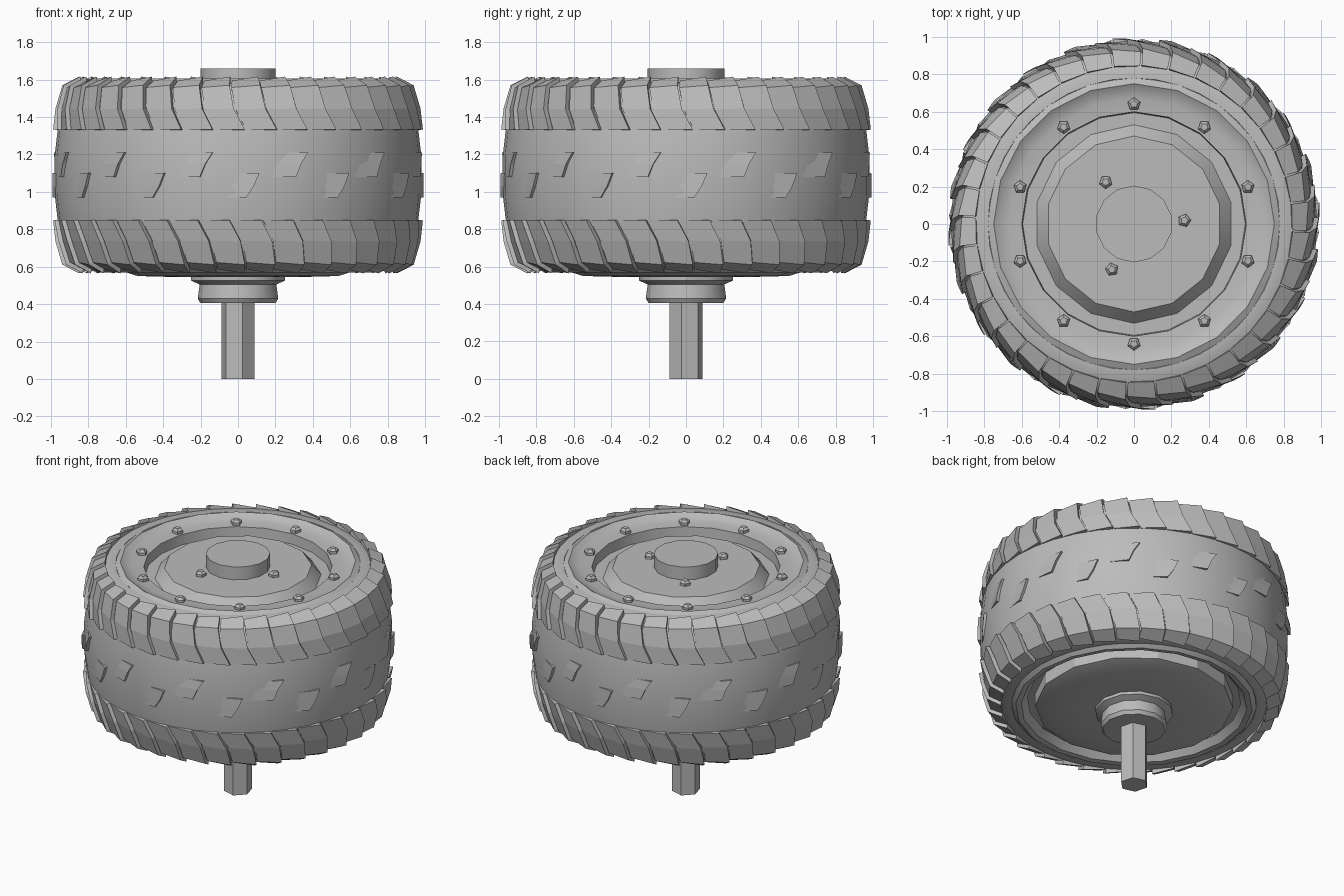
import bpy, bmesh, math
from math import sin, cos, pi, radians

if "Cube" in bpy.data.objects:
    bpy.data.objects.remove(bpy.data.objects["Cube"], do_unlink=True)

grey = bpy.data.materials.new("plain grey")
grey.use_nodes = True
GREY = (0.5, 0.5, 0.5, 1)
grey.diffuse_color = GREY
grey.node_tree.nodes["Principled BSDF"].inputs["Base Color"].default_value = GREY

MID = 1.09  # height of the tyre's centre plane


def polar(r, a, z):
    return (r * sin(a), -r * cos(a), z)


def finish(name, bm, smooth=0):
    bmesh.ops.recalc_face_normals(bm, faces=bm.faces)
    mesh = bpy.data.meshes.new(name)
    bm.to_mesh(mesh)
    bm.free()
    mesh.materials.append(grey)
    ob = bpy.data.objects.new(name, mesh)
    bpy.context.collection.objects.link(ob)
    if smooth:
        bpy.ops.object.select_all(action="DESELECT")
        ob.select_set(True)
        bpy.context.view_layer.objects.active = ob
        bpy.ops.object.shade_smooth_by_angle(angle=radians(smooth))
    return ob


def lathe(name, profile, n, closed=False, smooth=0, turn=0.0):
    """Revolve (radius, height) points; an open profile gets end caps."""
    bm = bmesh.new()
    rings = [[bm.verts.new(polar(r, turn + 2 * pi * i / n, z)) for i in range(n)]
             for r, z in profile]
    pairs = list(zip(rings, rings[1:]))
    if closed:
        pairs.append((rings[-1], rings[0]))
    else:
        bm.faces.new(rings[0])
        bm.faces.new(rings[-1])
    for a, b in pairs:
        for i in range(n):
            j = (i + 1) % n
            bm.faces.new((a[i], a[j], b[j], b[i]))
    return finish(name, bm, smooth)


def add_lug(bm, path, angle, width, low, high):
    """Wedge-shaped tread block along a path of (radius, height, tilt, shift)."""
    rings = []
    for r, z, tilt, shift in path:
        ring = []
        for side, lift in ((-1, -0.04), (-1, low), (1, high), (1, -0.04)):
            a = angle + shift + side * width / 2
            ring.append(bm.verts.new(polar(r + lift * cos(tilt), a, z + lift * sin(tilt))))
        rings.append(ring)
    for a, b in zip(rings, rings[1:]):
        for i in range(4):
            j = (i + 1) % 4
            bm.faces.new((a[i], a[j], b[j], b[i]))
    bm.faces.new(rings[0])
    bm.faces.new(rings[-1])


# Tyre carcass
half = [(0.74, 0.46), (0.78, 0.5), (0.85, 0.495), (0.915, 0.455),
        (0.945, 0.37), (0.965, 0.23), (0.98, 0.1)]
carcass = [(r, MID + h) for r, h in half] + [(r, MID - h) for r, h in reversed(half)]
lathe("tyre_carcass", carcass, 40, closed=True, smooth=40)

# Shoulder lugs, the lower row being the upper one turned over
shoulder = [(0.963, 0.24, 0.1, 0.085), (0.95, 0.35, 0.2, 0.025),
            (0.918, 0.465, 0.6, 0.0), (0.845, 0.5, 1.4, 0.0)]
COUNT = 36
for name, s in (("upper_shoulder_lugs", 1), ("lower_shoulder_lugs", -1)):
    bm = bmesh.new()
    path = [(r, MID + s * h, s * t, s * k) for r, h, t, k in shoulder]
    for i in range(COUNT):
        add_lug(bm, path, 2 * pi * (i + 0.25 * s) / COUNT, 0.165, 0.004, 0.026)
    finish(name, bm)

# Low centre blocks, staggered in two rows
bm = bmesh.new()
for i in range(24):
    s = 1 if i % 2 else -1
    path = [(0.975, MID + s * 0.12, 0, s * 0.04), (0.979, MID + s * 0.06, 0, 0.0),
            (0.98, MID - s * 0.01, 0, -s * 0.03)]
    add_lug(bm, path, 2 * pi * i / 24, 0.17, -0.004, 0.017)
finish("centre_lugs", bm)

# Rim: outer lip, bolt ring and the recess wall
lathe("rim_ring", [(0.79, 1.585), (0.75, 1.605), (0.72, 1.585), (0.67, 1.575), (0.6, 1.57),
                   (0.59, 1.43), (0.7, 1.4)], 20, closed=True, smooth=25)
lathe("rim_barrel", [(0.74, 0.66), (0.74, 1.5)], 20, smooth=30)

# Domed wheel face in the recess
lathe("wheel_dome", [(0.62, 1.40), (0.59, 1.43), (0.565, 1.46), (0.47, 1.57)], 14, smooth=35)
lathe("hub_cap", [(0.205, 1.5), (0.205, 1.66)], 14, smooth=35)

# Back of the wheel
lathe("back_lip", [(0.79, 0.6), (0.755, 0.57), (0.72, 0.575), (0.68, 0.62), (0.74, 0.68)],
      20, closed=True, smooth=30)
lathe("back_plate", [(0.63, 0.7), (0.63, 0.575), (0.55, 0.55), (0.36, 0.545)], 14, smooth=25)
lathe("back_hub", [(0.25, 0.56), (0.25, 0.525), (0.205, 0.505), (0.215, 0.43), (0.2, 0.405)],
      12, smooth=30)
lathe("axle_shaft", [(0.09, 0.0), (0.09, 0.45)], 6, turn=pi / 12)


# Bolts
def bolts(name, angles, radius, z, size):
    bm = bmesh.new()
    for a in angles:
        rings = []
        for scale, h in ((1.0, -0.02), (1.0, 0.015), (0.55, 0.03)):
            ring = []
            for k in range(5):
                t = a + 2 * pi * k / 5
                ring.append(bm.verts.new((radius * cos(a) + size * scale * cos(t),
                                          radius * sin(a) + size * scale * sin(t), z + h)))
            rings.append(ring)
        for lo, hi in zip(rings, rings[1:]):
            for k in range(5):
                m = (k + 1) % 5
                bm.faces.new((lo[k], lo[m], hi[m], hi[k]))
        bm.faces.new(rings[0])
        bm.faces.new(rings[-1])
    finish(name, bm)


bolts("rim_bolts", [radians(90 + 36 * i) for i in range(10)], 0.64, 1.575, 0.036)
bolts("hub_bolts", [radians(4 + 120 * i) for i in range(3)], 0.27, 1.572, 0.036)
